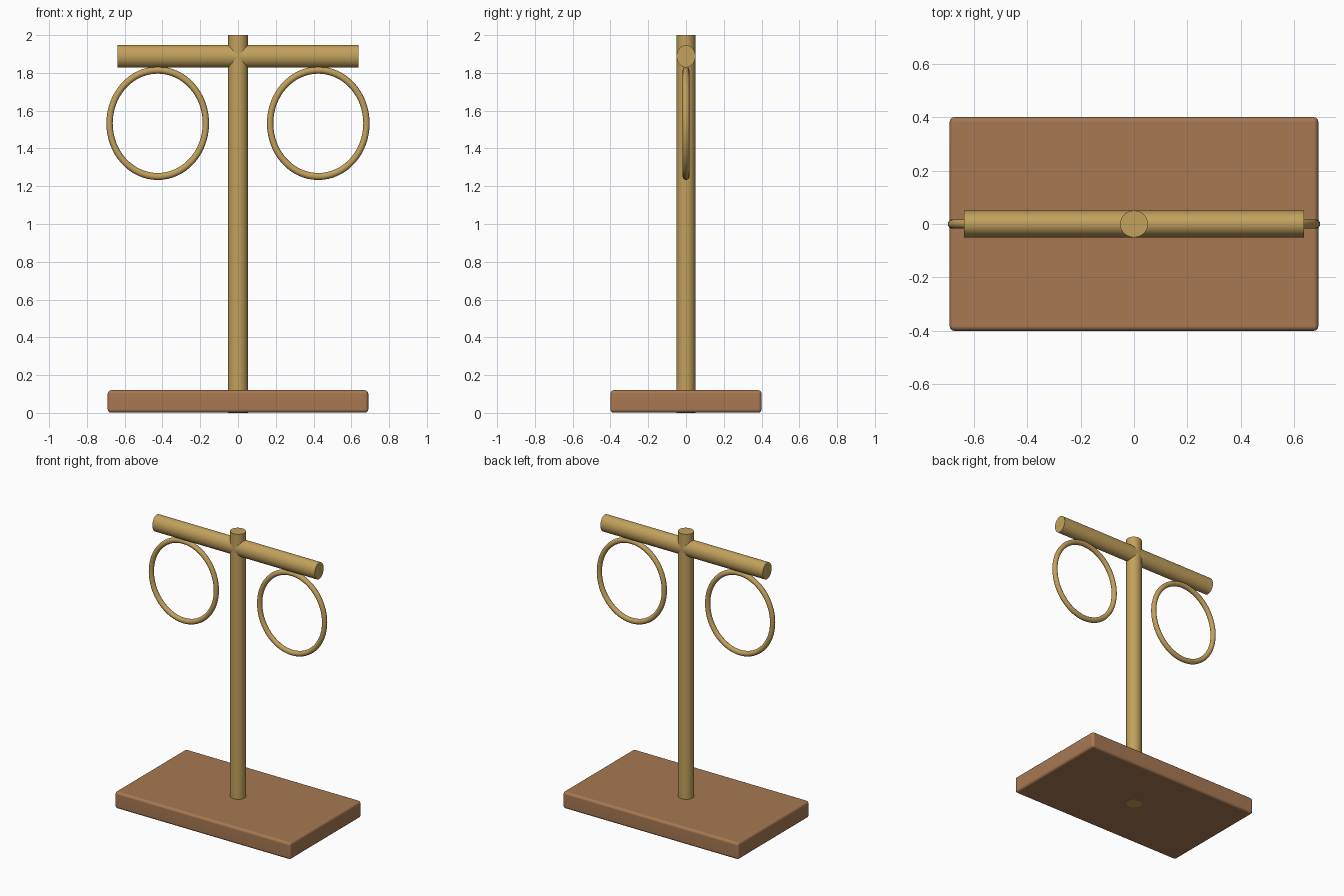
import bpy
import math

if "Cube" in bpy.data.objects:
    bpy.data.objects.remove(bpy.data.objects["Cube"])


def material(name, rgb):
    m = bpy.data.materials.new(name)
    m.diffuse_color = (*rgb, 1.0)
    m.use_nodes = True
    m.node_tree.nodes["Principled BSDF"].inputs["Base Color"].default_value = m.diffuse_color
    return m


WOOD = material("brown_wood", (0.39, 0.19, 0.086))
BRASS = material("brass", (0.54, 0.355, 0.108))


def finish(name, mat, scale):
    """Name the active object, bake its rotation, then scale it along the world axes."""
    ob = bpy.context.object
    ob.name = ob.data.name = name
    bpy.ops.object.transform_apply(location=False, rotation=True, scale=True)
    ob.scale = scale
    bpy.ops.object.transform_apply(location=False, rotation=False, scale=True)
    ob.data.materials.append(mat)
    return ob


def smooth():
    bpy.ops.object.shade_smooth_by_angle(angle=math.radians(35))


# Base: slab with softly rounded edges and flat main faces
bpy.ops.mesh.primitive_cube_add(size=1, location=(0, 0, 0.0605))
base = finish("base", WOOD, (1.38, 0.8, 0.119))
bevel = base.modifiers.new("rounded_edges", "BEVEL")
bevel.width = 0.018
bevel.segments = 3
bpy.ops.object.modifier_apply(modifier=bevel.name)
smooth()
base.modifiers.new("flat_main_faces", "WEIGHTED_NORMAL")

# Post: runs through the base, its foot showing underneath
bpy.ops.mesh.primitive_cylinder_add(vertices=48, radius=1, depth=2, location=(0, 0, 1))
finish("post", BRASS, (0.052, 0.05, 1))
smooth()

# Crossbar: slightly taller than deep
bpy.ops.mesh.primitive_cylinder_add(vertices=48, radius=1, depth=2, location=(0, 0, 1.888),
                                    rotation=(0, math.pi / 2, 0))
finish("crossbar", BRASS, (0.637, 0.05, 0.059))
smooth()

# Rings: upright ovals hanging below each arm
for side, label in ((-1, "left"), (1, "right")):
    bpy.ops.mesh.primitive_torus_add(major_radius=0.2815, minor_radius=0.0185,
                                     major_segments=64, minor_segments=16,
                                     location=(side * 0.425, 0, 1.533),
                                     rotation=(math.pi / 2, 0, 0))
    finish(label + "_ring", BRASS, (0.906, 0.95, 1.0))
    smooth()
